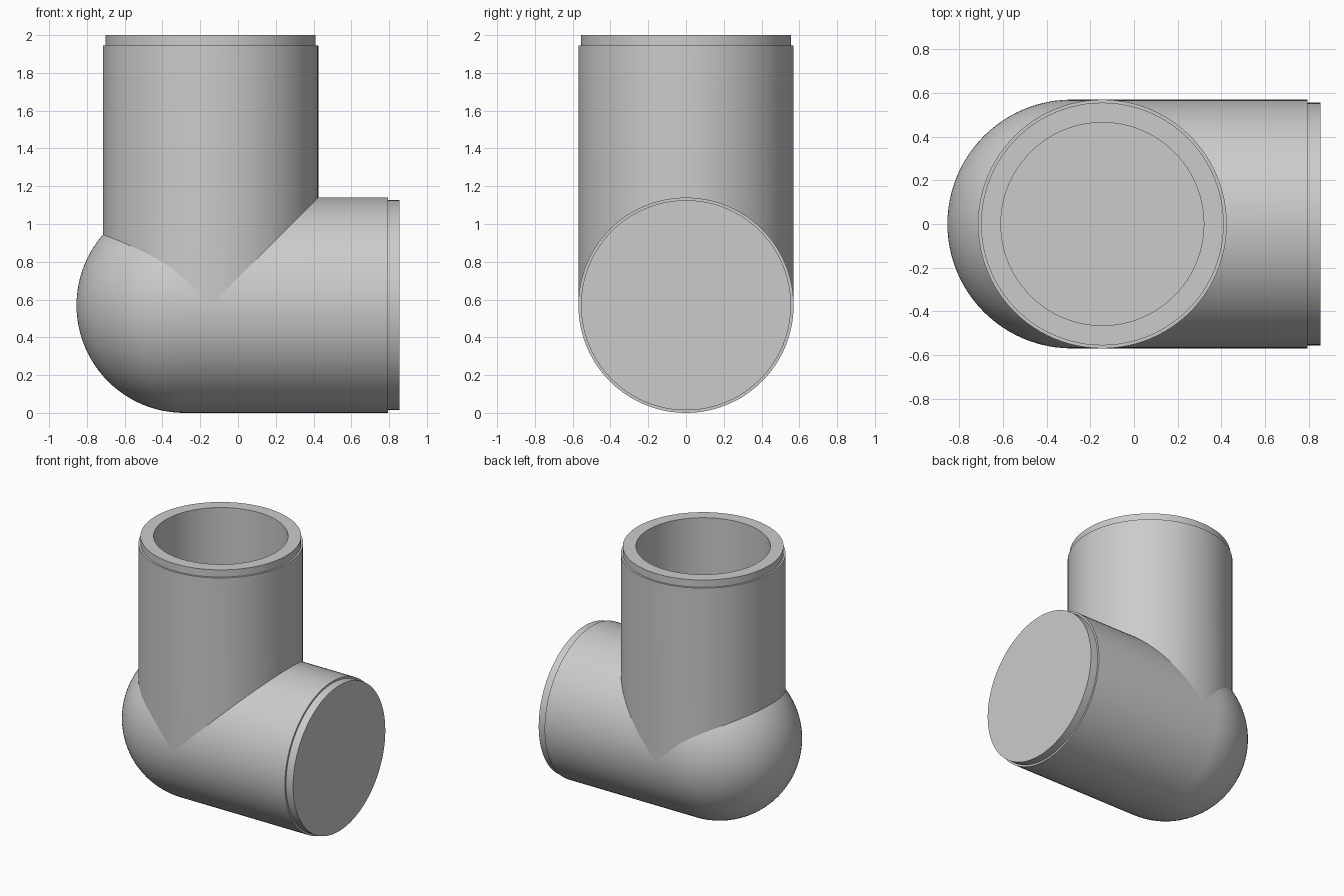
import bpy, bmesh
from math import sin, cos, pi, sqrt, radians
from mathutils import Matrix

if "Cube" in bpy.data.objects:
    bpy.data.objects.remove(bpy.data.objects["Cube"])

R, LIP, BORE = 0.57, 0.556, 0.465   # outer, stepped lip and bore radii
TUBE_X, BALL_X = -0.145, -0.285     # upright tube axis, ball end centre
SEG = 96


def lathe(profile):
    """Spin an (r, z) profile around z."""
    bm = bmesh.new()
    vs = [bm.verts.new((r, 0, z)) for r, z in profile]
    es = [bm.edges.new(p) for p in zip(vs, vs[1:])]
    bmesh.ops.spin(bm, geom=vs + es, cent=(0, 0, 0), axis=(0, 0, 1),
                   angle=2 * pi, steps=SEG, use_duplicate=False)
    bmesh.ops.remove_doubles(bm, verts=bm.verts[:], dist=1e-5)
    bmesh.ops.recalc_face_normals(bm, faces=bm.faces[:])
    return bm


def finish(bm, name):
    mesh = bpy.data.meshes.new(name)
    bm.to_mesh(mesh)
    bm.free()
    ob = bpy.data.objects.new(name, mesh)
    bpy.context.collection.objects.link(ob)
    bpy.ops.object.select_all(action='DESELECT')
    ob.select_set(True)
    bpy.context.view_layer.objects.active = ob
    bpy.ops.object.shade_smooth_by_angle(angle=radians(30))
    return ob


# Horizontal barrel: ball end on the left, stepped flat cap on the right
N = 24
ball = [(R * sin(i * pi / 2 / N), BALL_X - R * cos(i * pi / 2 / N))
        for i in range(N + 1)]
bm = lathe(ball + [(R, 0.795), (LIP, 0.795), (LIP, 0.855), (0, 0.855)])
bm.transform(Matrix.Translation((0, 0, R)) @ Matrix.Rotation(pi / 2, 4, 'Y'))
finish(bm, "horizontal_barrel")

# Upright socket: stepped rim and blind bore
bm = lathe([(0, 1.14), (BORE, 1.14), (BORE, 2), (LIP, 2),
            (LIP, 1.945), (R, 1.945), (R, R)])
bm.transform(Matrix.Translation((TUBE_X, 0, 0)))
# Fit the lower edge of the socket to the barrel surface
for v in bm.verts:
    if v.co.z < R + 0.001:
        over = min(0, v.co.x - BALL_X)
        v.co.z = R + sqrt(max(0, R * R - v.co.y ** 2 - over ** 2)) - 0.003
# Orient the open shell outward
bm.normal_update()
outer = max(bm.faces, key=lambda f: f.calc_center_median().x)
c = outer.calc_center_median()
if outer.normal.x * (c.x - TUBE_X) + outer.normal.y * c.y < 0:
    bmesh.ops.reverse_faces(bm, faces=bm.faces[:])
finish(bm, "upright_socket")
